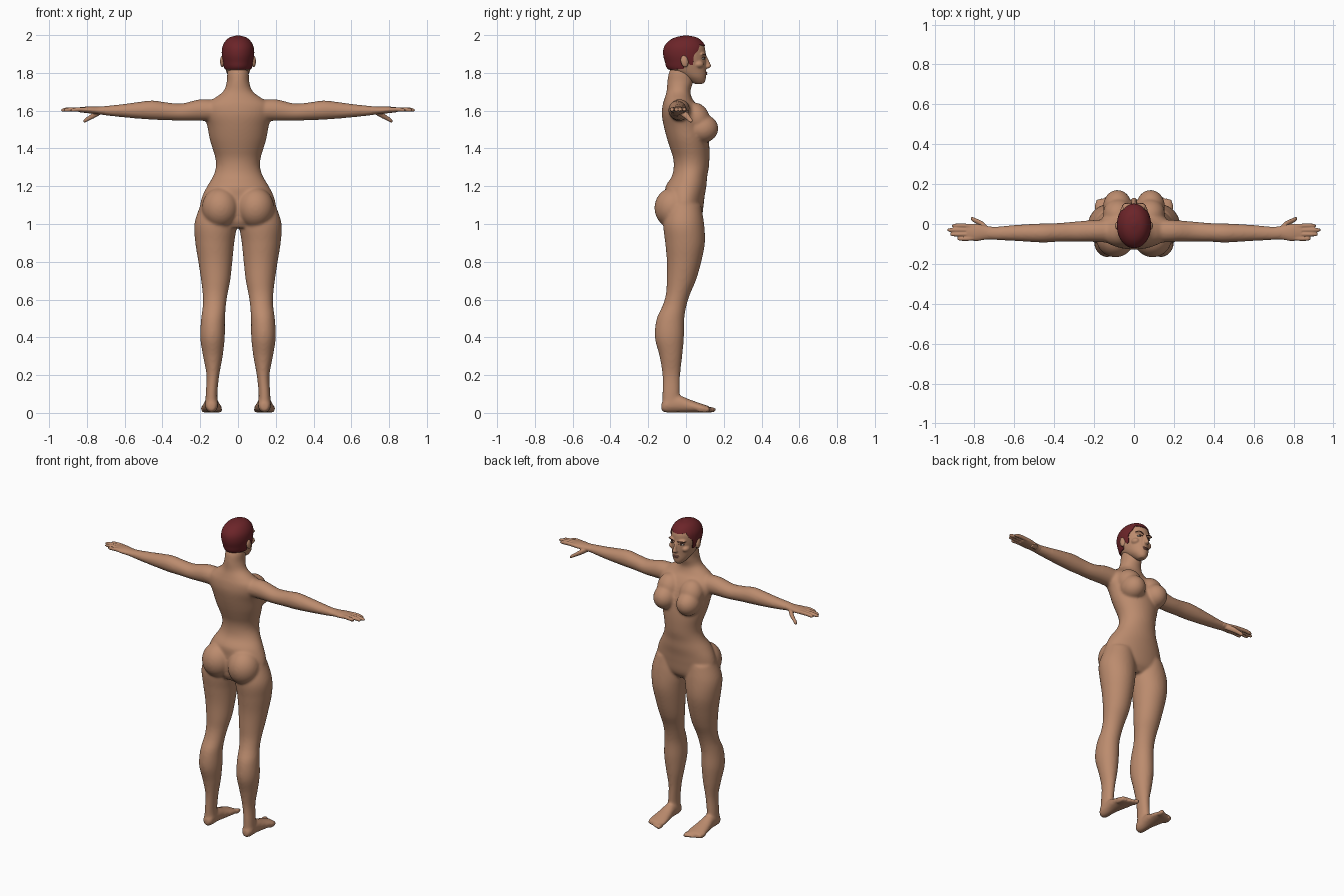
import bpy
import bmesh
import math
from mathutils import Matrix, Vector
from mathutils.bvhtree import BVHTree

if "Cube" in bpy.data.objects:
    bpy.data.objects.remove(bpy.data.objects["Cube"], do_unlink=True)


def material(name, red, green, blue):
    mat = bpy.data.materials.new(name)
    mat.use_nodes = True
    mat.diffuse_color = (red, green, blue, 1)
    shader = next(n for n in mat.node_tree.nodes if n.type == "BSDF_PRINCIPLED")
    shader.inputs["Base Color"].default_value = (red, green, blue, 1)
    shader.inputs["Roughness"].default_value = .7
    return mat


SKIN = material("skin tan", .5, .26, .155)
HAIR = material("hair dark red", .15, .018, .022)
BROW = material("brow dark brown", .06, .015, .012)
WHITE = material("eye white", .6, .55, .5)
IRIS = material("iris dark", .03, .02, .015)
LIPS = material("lips rose brown", .36, .14, .1)


def sample(rings, t):
    """Smoothly interpolate the ring values (centre u, v, radius u, v) at t."""
    last = len(rings) - 1
    i = max(k for k in range(last) if k == 0 or rings[k][0] <= t)
    a, b = rings[i], rings[i + 1]
    before, after = rings[max(i - 1, 0)], rings[min(i + 2, last)]
    h = b[0] - a[0]
    f = (t - a[0]) / h
    out = []
    for j in range(1, len(a)):
        slope_a = h * (b[j] - before[j]) / (b[0] - before[0])
        slope_b = h * (after[j] - a[j]) / (after[0] - a[0])
        bend = f * (1 - f) * (slope_a * (1 - f) - slope_b * f)
        ease = f * f * (3 - 2 * f)
        out.append(a[j] + (b[j] - a[j]) * ease + bend)
    return out


def loft(bm, rings, axis="Z", side=1, sides=32, steps=40, low=None, grow=0):
    """Skin elliptical rings along an axis; low() gives a shaped open rim."""
    grid = []
    for k in range(steps + 1):
        f = (1 - math.cos(math.pi * k / steps)) / 2
        row = []
        for s in range(sides):
            angle = math.tau * s / sides
            start = low(math.sin(angle)) if low else rings[0][0]
            t = start + (rings[-1][0] - start) * f
            u, v, ru, rv = sample(rings, t)
            u += (max(ru, .001) + grow) * math.cos(angle)
            v += (max(rv, .001) + grow) * math.sin(angle)
            x, y, z = {"Z": (u, v, t), "X": (t, u, v), "Y": (u, t, v)}[axis]
            row.append(bm.verts.new((x * side, y, z)))
        grid.append(row)
    faces = []
    for lower, upper in zip(grid, grid[1:]):
        for s in range(sides):
            n = (s + 1) % sides
            faces.append(bm.faces.new((lower[s], lower[n], upper[n], upper[s])))
    faces.append(bm.faces.new(grid[-1]))
    if not low:
        faces.append(bm.faces.new(grid[0]))
    bmesh.ops.recalc_face_normals(bm, faces=faces)


def ball(bm, centre, radii, tilt=0):
    place = (Matrix.Translation(centre) @ Matrix.Rotation(tilt, 4, "X")
             @ Matrix.Diagonal((*radii, 1)))
    bmesh.ops.create_uvsphere(bm, u_segments=32, v_segments=20, radius=1, matrix=place)


def pair(bm, centre, radii, tilt=0):
    for side in (-1, 1):
        ball(bm, (centre[0] * side, *centre[1:]), radii, tilt)


def finish(name, bm, mat, voxel=0, relax=0, thick=0):
    """Make the object; fuse overlapping parts into one smooth skin if asked."""
    mesh = bpy.data.meshes.new(name)
    bm.to_mesh(mesh)
    bm.free()
    obj = bpy.data.objects.new(name, mesh)
    bpy.context.scene.collection.objects.link(obj)
    if voxel:
        remesh = obj.modifiers.new("fuse", "REMESH")
        remesh.mode = "VOXEL"
        remesh.voxel_size = voxel
        soften = obj.modifiers.new("soften", "SMOOTH")
        soften.factor = .5
        soften.iterations = relax
    if thick:
        shell = obj.modifiers.new("shell", "SOLIDIFY")
        shell.thickness = thick
        shell.offset = -1
    bpy.context.view_layer.update()
    graph = bpy.context.evaluated_depsgraph_get()
    obj.data = bpy.data.meshes.new_from_object(obj.evaluated_get(graph))
    obj.modifiers.clear()
    obj.data.materials.clear()
    obj.data.materials.append(mat)
    obj.data.shade_smooth()
    return obj


# Torso and neck, limbs and feet
TORSO = [(.98, 0, -.02, .13, .07), (1.02, 0, -.015, .195, .095), (1.1, 0, -.01, .2, .103),
         (1.15, 0, -.006, .188, .105), (1.2, 0, 0, .163, .108), (1.25, 0, .018, .133, .094),
         (1.3, 0, .028, .117, .093), (1.35, 0, .028, .12, .096), (1.4, 0, .02, .135, .104),
         (1.45, 0, .01, .15, .11), (1.52, 0, -.005, .163, .113), (1.58, 0, -.02, .18, .108),
         (1.63, 0, -.032, .175, .092), (1.66, 0, -.04, .135, .075), (1.7, 0, -.04, .08, .063),
         (1.75, 0, -.031, .06, .068), (1.8, 0, -.025, .057, .066), (1.83, 0, -.02, .05, .055)]
LEG = [(.04, .14, -.08, .034, .046), (.1, .14, -.079, .031, .046), (.2, .133, -.078, .034, .047),
       (.3, .133, -.08, .052, .06), (.4, .135, -.088, .065, .077), (.5, .132, -.082, .063, .073),
       (.57, .125, -.06, .061, .063), (.63, .121, -.042, .066, .064), (.7, .118, -.025, .077, .077),
       (.8, .12, -.01, .09, .091), (.9, .123, -.005, .103, .105), (1, .119, -.012, .112, .108),
       (1.1, .11, -.01, .09, .09)]
FOOT = [(-.13, .14, .032, .018, .02), (-.11, .14, .04, .032, .038), (-.04, .14, .047, .036, .045),
        (.03, .14, .034, .048, .033), (.09, .14, .024, .057, .022), (.125, .14, .019, .05, .015)]
ARM = [(.1, -.035, 1.6, .06, .055), (.2, -.035, 1.603, .055, .057), (.3, -.038, 1.592, .05, .046),
       (.38, -.042, 1.597, .047, .047), (.45, -.045, 1.603, .048, .051), (.52, -.045, 1.602, .045, .045),
       (.6, -.045, 1.6, .04, .036), (.7, -.047, 1.6, .033, .025), (.75, -.045, 1.602, .03, .019)]
bm = bmesh.new()
loft(bm, TORSO, sides=48, steps=70)
pair(bm, (.093, -.067, 1.085), (.098, .1, .108))
pair(bm, (.083, .088, 1.505), (.072, .083, .075))
pair(bm, (.08, .055, 1.56), (.075, .07, .085), .4)
for side in (-1, 1):
    loft(bm, LEG, side=side, steps=70)
    loft(bm, FOOT, "Y", side)
    loft(bm, ARM, "X", side, steps=60)
    for toe in range(5):
        size = .016 - .0018 * toe
        ball(bm, (side * (.096 + .0225 * toe), .132 - .01 * toe, size), (size * .85, .03, size))
finish("body", bm, SKIN, .0075, 9)

# Hands: palm, four fingers and a lowered thumb
PALM = [(.7, -.047, 1.6, .032, .024), (.74, -.044, 1.601, .034, .02),
        (.79, -.042, 1.604, .043, .018), (.84, -.04, 1.605, .04, .013)]
THUMB = [(.73, -.03, 1.594, .016, .016), (.76, -.004, 1.578, .017, .017),
         (.79, .014, 1.56, .013, .013), (.81, .024, 1.548, .012, .011), (.818, .028, 1.543, .006, .006)]
for side, word in ((-1, "left"), (1, "right")):
    bm = bmesh.new()
    loft(bm, PALM, "X", side)
    loft(bm, THUMB, "X", side, sides=16)
    for y, tip in ((-.008, .912), (-.03, .936), (-.052, .922), (-.074, .885)):
        finger = [(.8, y * .9 - .004, 1.605, .011, .012), (tip - .05, y, 1.607, .0105, .0115),
                  (tip - .012, y, 1.604, .0095, .01), (tip, y, 1.602, .005, .005)]
        loft(bm, finger, "X", side, sides=16)
    finish(word + "_hand", bm, SKIN, .004, 3)

# Head with nose, chin, cheeks, brow ridge and ears
HEAD = [(1.742, 0, .068, .018, .022), (1.755, 0, .06, .032, .041), (1.78, 0, .04, .051, .066),
        (1.82, 0, .008, .067, .099), (1.86, 0, 0, .076, .107), (1.9, 0, -.006, .081, .11),
        (1.94, 0, -.006, .077, .104), (1.973, 0, -.003, .058, .078),
        (1.99, 0, 0, .034, .045), (1.997, 0, 0, .006, .008)]
NOSE = [(1.823, 0, .11, .011, .009), (1.833, 0, .113, .016, .02), (1.848, 0, .112, .011, .017),
        (1.885, 0, .1, .009, .012), (1.9, 0, .095, .008, .008)]
bm = bmesh.new()
loft(bm, HEAD, steps=50)
loft(bm, NOSE, sides=16, steps=20)
ball(bm, (0, .084, 1.762), (.024, .019, .018))
ball(bm, (0, .09, 1.797), (.027, .021, .015))
pair(bm, (.046, .066, 1.845), (.023, .028, .02))
pair(bm, (.03, .087, 1.899), (.03, .019, .009))
pair(bm, (.084, -.008, 1.86), (.011, .02, .032), .2)
head = finish("head", bm, SKIN, .0045, 4)
tree = BVHTree.FromObject(head, bpy.context.evaluated_depsgraph_get())


def face_point(x, z, lift=0):
    hit = tree.ray_cast(Vector((x, 1, z)), Vector((0, -1, 0)))[0]
    return Vector((x, (hit.y if hit else .1) + lift, z))


# Cropped hair with a shaped hairline
HAIRLINE = [(-1, 1.818), (-.2, 1.82), (-.03, 1.855), (.12, 1.85), (.2, 1.84), (.32, 1.842),
            (.4, 1.895), (.6, 1.915), (.75, 1.95), (1, 1.943)]
bm = bmesh.new()
loft(bm, HEAD, sides=96, steps=28, grow=.005,
     low=lambda s: next(za + (zb - za) * (s - a) / (b - a)
                        for (a, za), (b, zb) in zip(HAIRLINE, HAIRLINE[1:]) if s <= b + .001))
finish("hair", bm, HAIR, thick=.008)

# Eyes, brows and lips laid on the face
bm = bmesh.new()
for side in (-1, 1):
    ball(bm, face_point(side * .033, 1.876, -.006), (.014, .009, .006))
finish("eye_whites", bm, WHITE)
bm = bmesh.new()
for side in (-1, 1):
    ball(bm, face_point(side * .033, 1.876, -.001), (.006, .006, .0055))
finish("irises", bm, IRIS)
bm = bmesh.new()
for side in (-1, 1):
    for k in range(13):
        f = k / 12
        arch = .008 * math.sin(f * 2.4)
        ball(bm, face_point(side * (.013 + .042 * f), 1.892 + arch), (.004, .002, .0035 - .002 * f))
        ball(bm, face_point(side * (.02 + .027 * f), 1.879 + .004 * math.sin(f * math.pi)),
             (.002, .003, .0012))
finish("brows_and_lashes", bm, BROW)
bm = bmesh.new()
for z, width in ((1.801, .02), (1.793, .017)):
    ball(bm, face_point(0, z, -.007), (width, .011, .005))
finish("lips", bm, LIPS)
